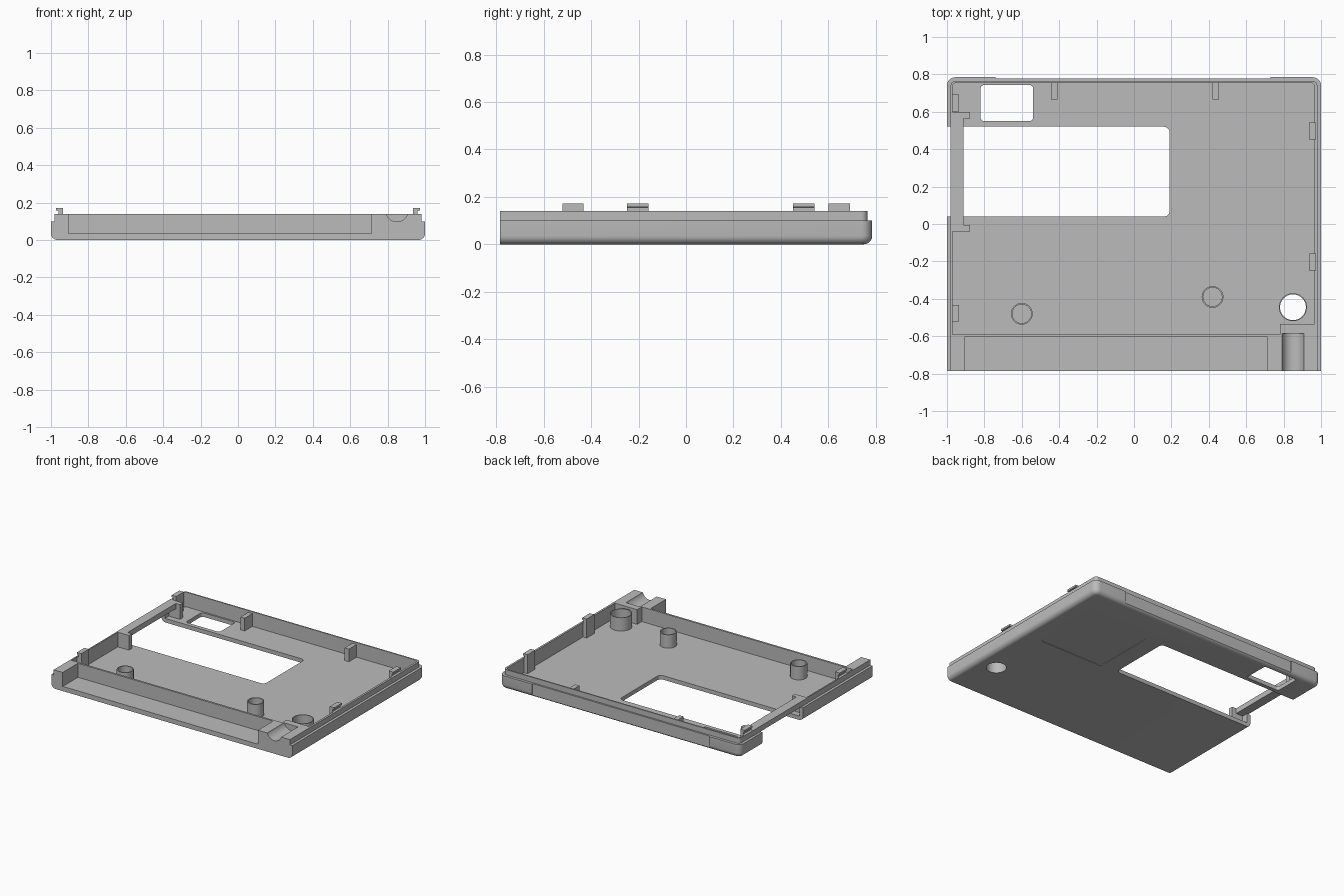
import bpy, bmesh, math

if "Cube" in bpy.data.objects:
    bpy.data.objects.remove(bpy.data.objects["Cube"])

grey = bpy.data.materials.new("light_grey_plastic")
grey.diffuse_color = (0.5, 0.5, 0.5, 1)
grey.use_nodes = True
grey.node_tree.nodes["Principled BSDF"].inputs["Base Color"].default_value = grey.diffuse_color

FLOOR, STEP, TOP = 0.03, 0.10, 0.14
FRONT, BACK = -0.785, 0.785


def finish(name, bm):
    bmesh.ops.recalc_face_normals(bm, faces=bm.faces)
    me = bpy.data.meshes.new(name)
    bm.to_mesh(me)
    bm.free()
    me.materials.append(grey)
    ob = bpy.data.objects.new(name, me)
    bpy.context.collection.objects.link(ob)
    return ob


def loft(name, rings):
    """Solid skinned through equal-length closed rings."""
    bm = bmesh.new()
    loops = [[bm.verts.new(p) for p in r] for r in rings]
    n = len(loops[0])
    for a, b in zip(loops, loops[1:]):
        for i in range(n):
            bm.faces.new((a[i], a[(i + 1) % n], b[(i + 1) % n], b[i]))
    bm.faces.new(loops[0])
    bm.faces.new(loops[-1])
    return finish(name, bm)


def prism(name, pts, a0, a1, axis="Z"):
    put = (lambda p, a: (p[0], p[1], a)) if axis == "Z" else (lambda p, a: (p[0], a, p[1]))
    return loft(name, [[put(p, a) for p in pts] for a in (a0, a1)])


def rounded(x0, x1, y0, y1, r=0.0, front_r=None, seg=6):
    """Rectangle outline; back corners use r, front corners front_r."""
    f = r if front_r is None else front_r
    pts = []
    for cx, cy, sx, sy, rad, start in ((x0, y0, 1, 1, f, 180), (x1, y0, -1, 1, f, 270),
                                       (x1, y1, -1, -1, r, 0), (x0, y1, 1, -1, r, 90)):
        if rad == 0:
            pts.append((cx, cy))
            continue
        for i in range(seg + 1):
            a = math.radians(start + 90 * i / seg)
            pts.append((cx + sx * rad + rad * math.cos(a), cy + sy * rad + rad * math.sin(a)))
    return pts


def circle(cx, cy, r, n=40):
    return [(cx + r * math.cos(2 * math.pi * i / n), cy + r * math.sin(2 * math.pi * i / n))
            for i in range(n)]


def box(name, x0, x1, y0, y1, z0, z1):
    return prism(name, rounded(x0, x1, y0, y1), z0, z1)


def activate(ob):
    bpy.ops.object.select_all(action="DESELECT")
    ob.select_set(True)
    bpy.context.view_layer.objects.active = ob


def cut(ob, cutter):
    activate(ob)
    m = ob.modifiers.new("cut", "BOOLEAN")
    m.operation, m.solver, m.object = "DIFFERENCE", "EXACT", cutter
    bpy.ops.object.modifier_apply(modifier=m.name)
    bpy.data.objects.remove(cutter)


# Outer shell: rounded bottom edge, stepped lip, square front
def shell_ring(z, inset):
    pts = rounded(-1 + inset, 1 - inset, FRONT, BACK - inset, max(0.045 - inset, 0.012), 0)
    return [(x, y, z) for x, y in pts]


R = 0.035
rings = []
for i in range(7):
    a = math.radians(15 * i)
    rings.append(shell_ring(R - R * math.cos(a), R - R * math.sin(a)))
rings += [shell_ring(STEP, 0), shell_ring(STEP, 0.02), shell_ring(TOP, 0.02)]
tray = loft("tray", rings)

# Interior cavity, leaving a solid block in the front right corner
cavity = rounded(-0.97, 0.965, -0.59, 0.755, 0.02, 0)
cavity[1:2] = [(0.78, -0.59), (0.78, -0.535), (0.965, -0.535)]
cut(tray, prism("cavity", cavity, FLOOR, 0.3))
# Front shelf and cable groove
cut(tray, box("shelf_cut", -0.905, 0.715, -0.9, -0.605, 0.035, 0.3))
cut(tray, prism("groove", circle(0.85, 0.158, 0.0605, 48), -0.9, -0.585, "Y"))
# Large side window, small window, round hole
cut(tray, prism("window", rounded(-1.2, 0.19, 0.04, 0.52, 0.03), -0.1, 0.3))
cut(tray, prism("small_window", rounded(-0.82, -0.54, 0.55, 0.743, 0.018), -0.1, 0.3))
cut(tray, prism("round_hole", circle(0.85, -0.445, 0.069), -0.1, 0.3))
# Shallow relief along the back and panel recess underneath
cut(tray, box("back_relief", -0.74, 0.73, 0.777, 0.9, -0.1, 0.3))
cut(tray, prism("panel_recess", rounded(0.32, 0.86, 0.03, 0.51, 0.03), -0.1, 0.004))

# Bridge bar over the side window with end brackets
box("bridge_bar", -0.982, -0.912, -0.04, 0.6, STEP, TOP)
for name, y in (("front_bracket", -0.04), ("back_bracket", 0.565)):
    box(name, -0.975, -0.877, y, y + 0.035, FLOOR - 0.005, TOP)

# Hollow posts and the collar around the round hole
for name, x, y, r, bore in (("left_post", -0.6, -0.48, 0.058, 0.050),
                            ("middle_post", 0.42, -0.39, 0.058, 0.050),
                            ("hole_collar", 0.85, -0.445, 0.075, 0.069)):
    post = prism(name, circle(x, y, r), FLOOR - 0.005, 0.13)
    cut(post, prism("bore", circle(x, y, bore), FLOOR - 0.02, 0.3))

# Snap clips with outward hooks
clip = [(0.935, FLOOR - 0.005), (0.97, FLOOR - 0.005), (0.97, TOP - 0.002), (0.96, TOP),
        (0.96, 0.155), (0.972, 0.158), (0.972, 0.172), (0.935, 0.172)]
for side, label, starts in ((1, "right", (-0.248, 0.452)), (-1, "left", (-0.522, 0.602))):
    for i, y in enumerate(starts):
        prism(f"{label}_clip_{i + 1}", [(side * x, z) for x, z in clip], y, y + 0.09, "Y")

# Ribs on the back wall
for i, x in enumerate((-0.445, 0.42)):
    box(f"back_rib_{i + 1}", x, x + 0.035, 0.665, 0.76, FLOOR - 0.005, 0.125)

for ob in list(bpy.context.scene.objects):
    activate(ob)
    bpy.ops.object.shade_smooth_by_angle(angle=math.radians(30))
